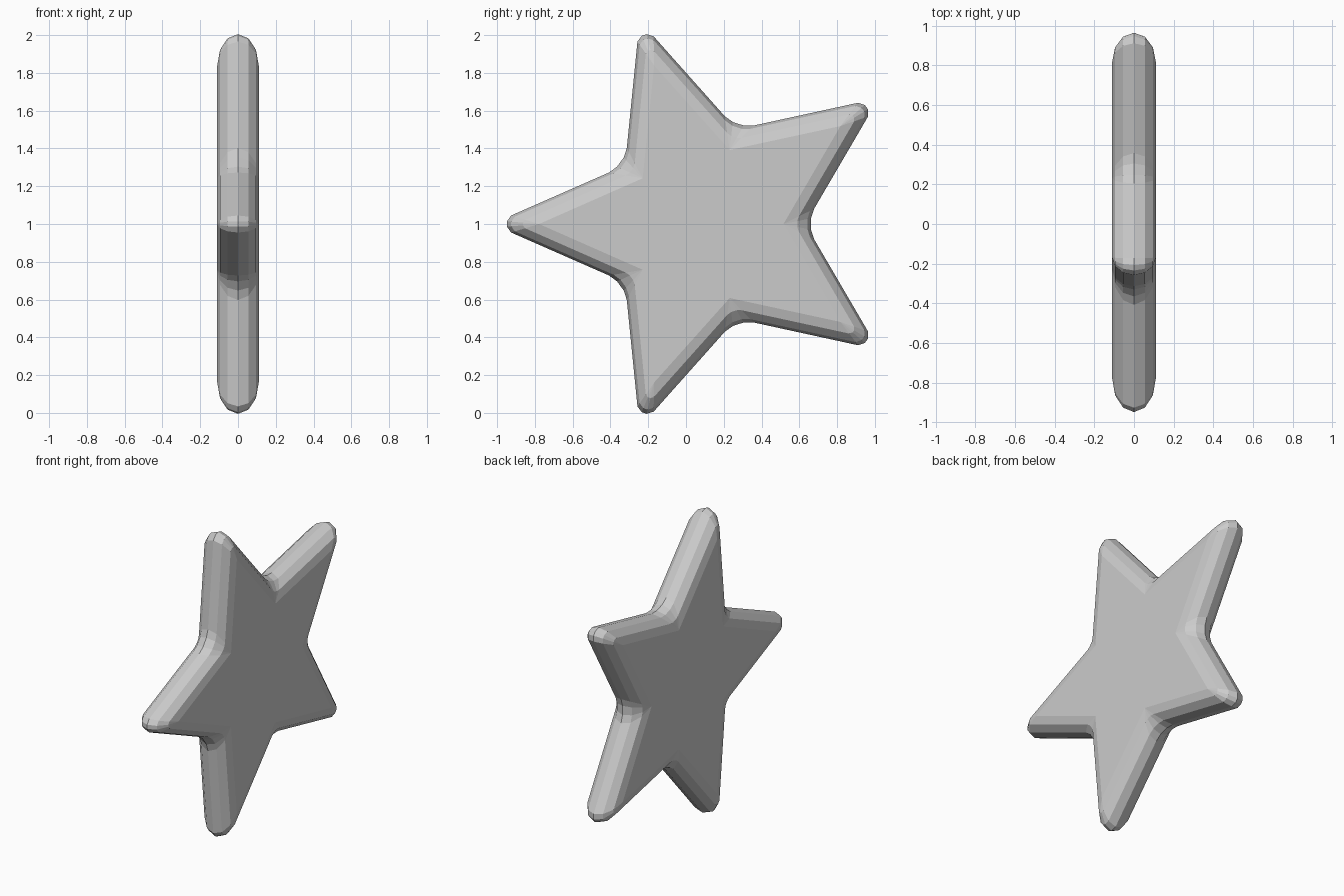
import bpy, bmesh
from math import sin, cos, pi

if "Cube" in bpy.data.objects:
    bpy.data.objects.remove(bpy.data.objects["Cube"])

CY, CZ = 0.104, 1.0          # star centre in the YZ plane
HALF = 0.11                  # half thickness
STEPS = 6                    # facets around the rounded rim

# (radius of flat-face corner, rim offsets as (outward, sideways))
TIP = (0.882, [(0.148, -0.045), (0.17, -0.014), (0.17, 0.014), (0.148, 0.045)])
VALLEY = (0.412, [(0.162, -0.08), (0.146, -0.03), (0.146, 0.03), (0.162, 0.08)])


def ring(bm, t):
    """One outline of the star at rim angle t (-pi/2 .. pi/2)."""
    f, x = cos(t), HALF * sin(t)
    verts = []
    for i in range(10):
        a = pi + i * pi / 5
        r, offsets = VALLEY if i % 2 else TIP
        for u, v in offsets:
            ru, rv = r + f * u, f * v
            verts.append(bm.verts.new((x, CY + ru * cos(a) - rv * sin(a),
                                       CZ + ru * sin(a) + rv * cos(a))))
    return verts


bm = bmesh.new()
rings = [ring(bm, -pi / 2 + pi * k / STEPS) for k in range(STEPS + 1)]

# Rounded rim
for a, b in zip(rings, rings[1:]):
    n = len(a)
    for i in range(n):
        j = (i + 1) % n
        bm.faces.new((a[i], a[j], b[j], b[i]))
bmesh.ops.remove_doubles(bm, verts=bm.verts, dist=0.0005)

# Flat front and back faces
bmesh.ops.holes_fill(bm, edges=[e for e in bm.edges if e.is_boundary], sides=0)
bmesh.ops.triangulate(bm, faces=[f for f in bm.faces if len(f.verts) > 4])
bmesh.ops.recalc_face_normals(bm, faces=bm.faces)

mesh = bpy.data.meshes.new("star")
bm.to_mesh(mesh)
bm.free()
star = bpy.data.objects.new("star", mesh)
bpy.context.collection.objects.link(star)
